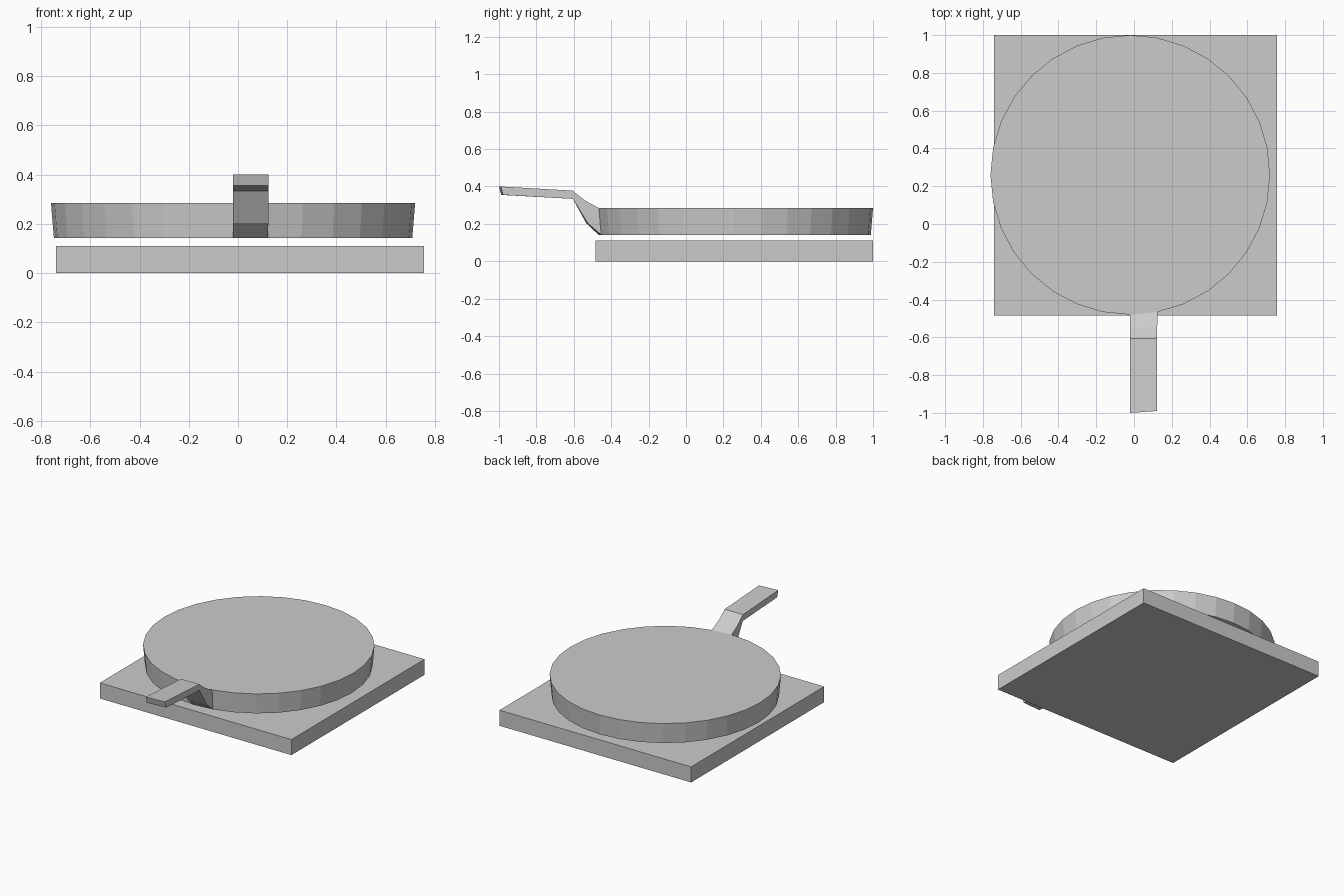
import bpy, bmesh
from mathutils import Matrix, Vector

if "Cube" in bpy.data.objects:
    bpy.data.objects.remove(bpy.data.objects["Cube"])


def make_object(name, bm):
    bmesh.ops.recalc_face_normals(bm, faces=bm.faces)
    mesh = bpy.data.meshes.new(name)
    bm.to_mesh(mesh)
    bm.free()
    obj = bpy.data.objects.new(name, mesh)
    bpy.context.collection.objects.link(obj)
    return obj


# Square burner slab
bm = bmesh.new()
bmesh.ops.create_cube(bm, size=1, matrix=Matrix.Translation((0.008, 0.258, 0.055))
                      @ Matrix.Diagonal((1.496, 1.484, 0.11, 1)))
make_object("base_slab", bm)

# Flat round pan, slightly flared, 32 sides
CX, CY, Z0, Z1 = -0.02, 0.26, 0.142, 0.285
bm = bmesh.new()
bmesh.ops.create_cone(bm, cap_ends=True, segments=32, radius1=0.728, radius2=0.74,
                      depth=Z1 - Z0, matrix=Matrix.Translation((CX, CY, (Z0 + Z1) / 2)))
bmesh.ops.recalc_face_normals(bm, faces=bm.faces)

# Handle: extrude the side facet just right of the front centre, section by section
target = Vector((0.052, -0.466, 0.213))
face = min((f for f in bm.faces if len(f.verts) == 4),
           key=lambda f: (f.calc_center_median() - target).length)
# (top y, top z, bottom y, bottom z, skew of the right edge)
sections = [(-0.548, 0.325, -0.533, 0.203, 0.008),
            (-0.607, 0.378, -0.605, 0.334, 0.0),
            (-1.0, 0.40, -0.988, 0.355, 0.01)]
for ty, tz, by, bz, skew in sections:
    face = bmesh.ops.extrude_discrete_faces(bm, faces=[face])["faces"][0]
    mid = face.calc_center_median()
    is_top = [v.co.z > mid.z for v in face.verts]
    is_right = [v.co.x > mid.x for v in face.verts]
    for v, top, right in zip(face.verts, is_top, is_right):
        y, z = (ty, tz) if top else (by, bz)
        v.co = (0.123 if right else -0.02, y + (skew if right else 0), z)
make_object("pan_with_handle", bm)
